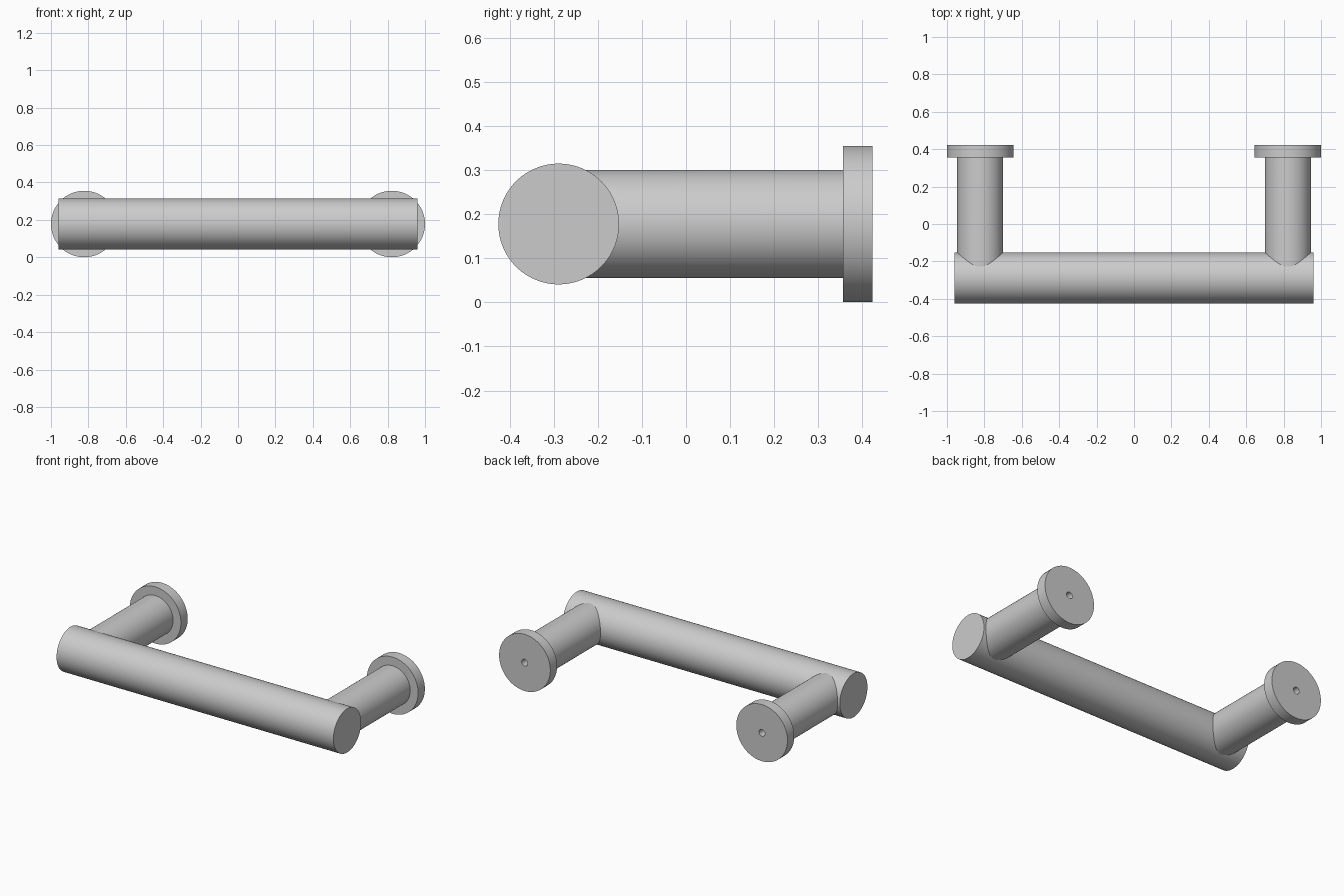
import bpy, bmesh
from math import sin, cos, pi, sqrt, radians

if "Cube" in bpy.data.objects:
    bpy.data.objects.remove(bpy.data.objects["Cube"])

SEG = 96
ZC = 0.178                 # common axis height
BAR_Y, BAR_R = -0.289, 0.137
POST_X, POST_R = 0.8225, 0.123


def finish(obj):
    bpy.ops.object.select_all(action='DESELECT')
    obj.select_set(True)
    bpy.context.view_layer.objects.active = obj
    bpy.ops.object.shade_smooth_by_angle(angle=radians(30))


def lathe_post(name, x):
    # Profile (radius, y): coped end, post, flange, blind screw hole
    profile = [(POST_R, None), (POST_R, 0.356), (0.1775, 0.356),
               (0.1775, 0.423), (0.021, 0.423), (0.021, 0.2)]
    bm = bmesh.new()
    rings = []
    for r, y in profile:
        ring = []
        for i in range(SEG):
            a = 2 * pi * i / SEG
            dz = r * sin(a)
            # saddle cut follows the round bar
            yy = BAR_Y + sqrt(BAR_R ** 2 - dz ** 2) - 0.001 if y is None else y
            ring.append(bm.verts.new((r * cos(a), yy, dz)))
        rings.append(ring)
    for a, b in zip(rings, rings[1:]):
        for i in range(SEG):
            j = (i + 1) % SEG
            bm.faces.new((a[i], a[j], b[j], b[i]))
    bm.faces.new(rings[-1])    # hole floor
    bmesh.ops.recalc_face_normals(bm, faces=bm.faces)
    # the flange back face must point to +y
    back = max(bm.faces, key=lambda f: f.calc_center_median().y)
    if back.normal.y < 0:
        bmesh.ops.reverse_faces(bm, faces=bm.faces)
    mesh = bpy.data.meshes.new(name)
    bm.to_mesh(mesh)
    bm.free()
    obj = bpy.data.objects.new(name, mesh)
    obj.location = (x, 0, ZC)
    bpy.context.collection.objects.link(obj)
    finish(obj)


# Grip bar
bpy.ops.mesh.primitive_cylinder_add(vertices=SEG, radius=BAR_R, depth=1.92,
                                    location=(0, BAR_Y, ZC),
                                    rotation=(0, pi / 2, 0))
bar = bpy.context.object
bar.name = "grip_bar"
finish(bar)

# Two mounting posts with flanges
for side, x in (("left", -POST_X), ("right", POST_X)):
    lathe_post(side + "_post", x)
